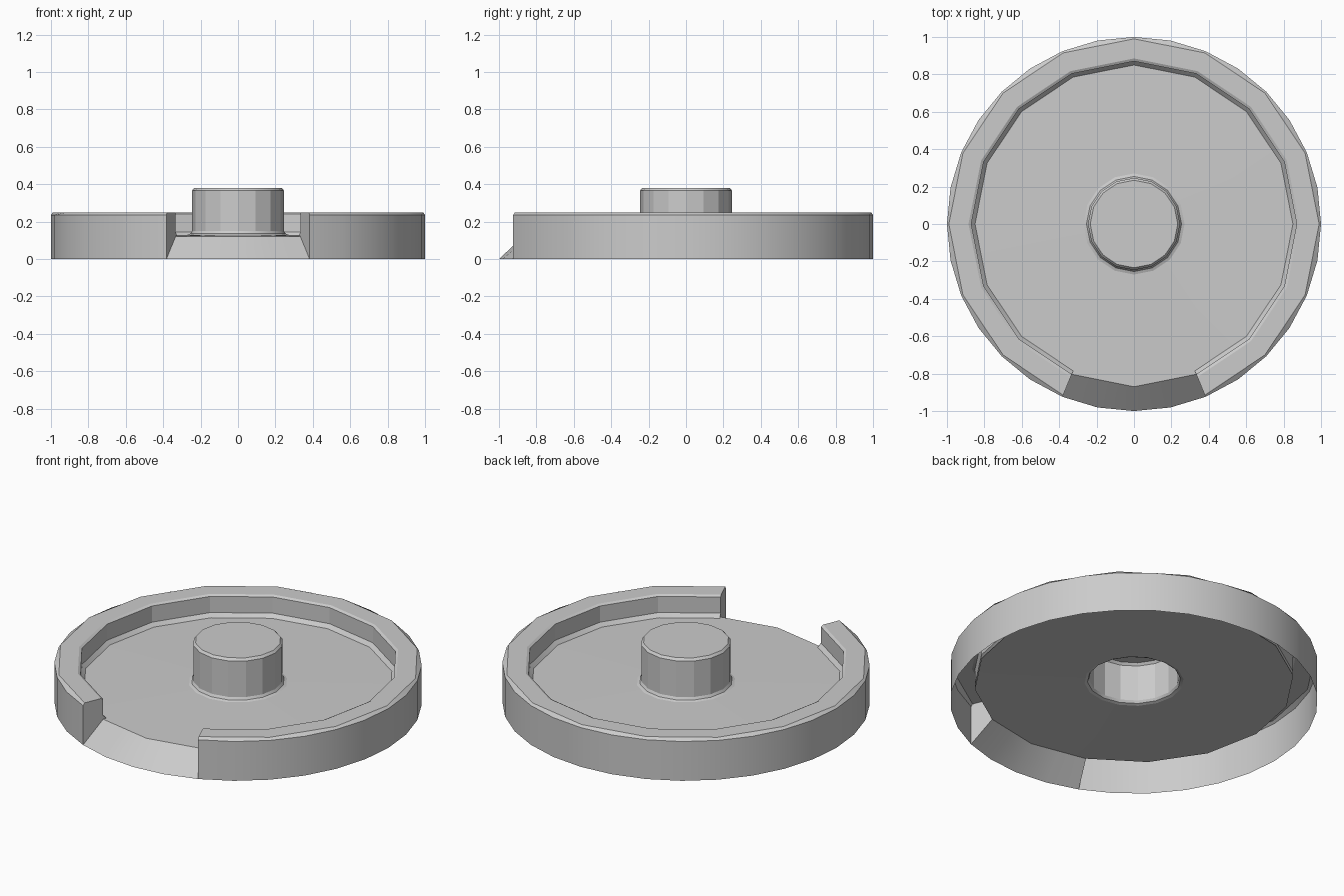
import bpy, bmesh, math

if "Cube" in bpy.data.objects:
    bpy.data.objects.remove(bpy.data.objects["Cube"])

STEP = math.radians(11.25)            # 32 divisions per turn
FRONT = math.radians(-90)


def sweep(name, profile, first, count, stride=1, end_caps=False, lid=False):
    """Turn a (radius, z, coarse) profile; coarse rings follow a 16-sided outline."""
    bm = bmesh.new()
    closed = count * stride == 32
    cols = []
    for k in range(count if closed else count + 1):
        i = first + k * stride
        a = FRONT + i * STEP
        col = []
        for r, z, coarse in profile:
            rr = r * math.cos(STEP) if coarse and i % 2 else r
            col.append(bm.verts.new((rr * math.cos(a), rr * math.sin(a), z)))
        cols.append(col)
    for k in range(count):
        a, b = cols[k], cols[(k + 1) % len(cols)]
        for j in range(len(profile) - 1):
            bm.faces.new((a[j], b[j], b[j + 1], a[j + 1]))
    if end_caps:
        bm.faces.new(cols[0])
        bm.faces.new(cols[-1][::-1])
    if lid:
        bm.faces.new([c[-1] for c in cols])
    me = bpy.data.meshes.new(name)
    bm.to_mesh(me)
    bm.free()
    ob = bpy.data.objects.new(name, me)
    bpy.context.collection.objects.link(ob)
    bpy.ops.object.select_all(action='DESELECT')
    ob.select_set(True)
    bpy.context.view_layer.objects.active = ob
    bpy.ops.object.shade_smooth_by_angle(angle=math.radians(20))
    return ob


# Thin floor, open below and around the hub
sweep("floor", [(0.87, 0.122, True), (0.27, 0.13, True)], 0, 32)

# Hollow raised rim, open at the front
sweep("rim", [(1.0, 0.0, False), (1.0, 0.236, False), (0.99, 0.25, True),
              (0.885, 0.25, True), (0.87, 0.242, True), (0.87, 0.145, True),
              (0.85, 0.123, True), (0.87, 0.122, True)],
      2, 28, end_caps=True)

# Sloping lip in the front gap
sweep("front_lip", [(1.0, 0.0, False), (0.87, 0.122, True)], -2, 4)

# Hollow central hub with a small fillet at its foot
sweep("hub", [(0.27, 0.13, False), (0.254, 0.136, False), (0.246, 0.15, False),
              (0.246, 0.366, False), (0.234, 0.38, False)],
      0, 16, stride=2, lid=True)
